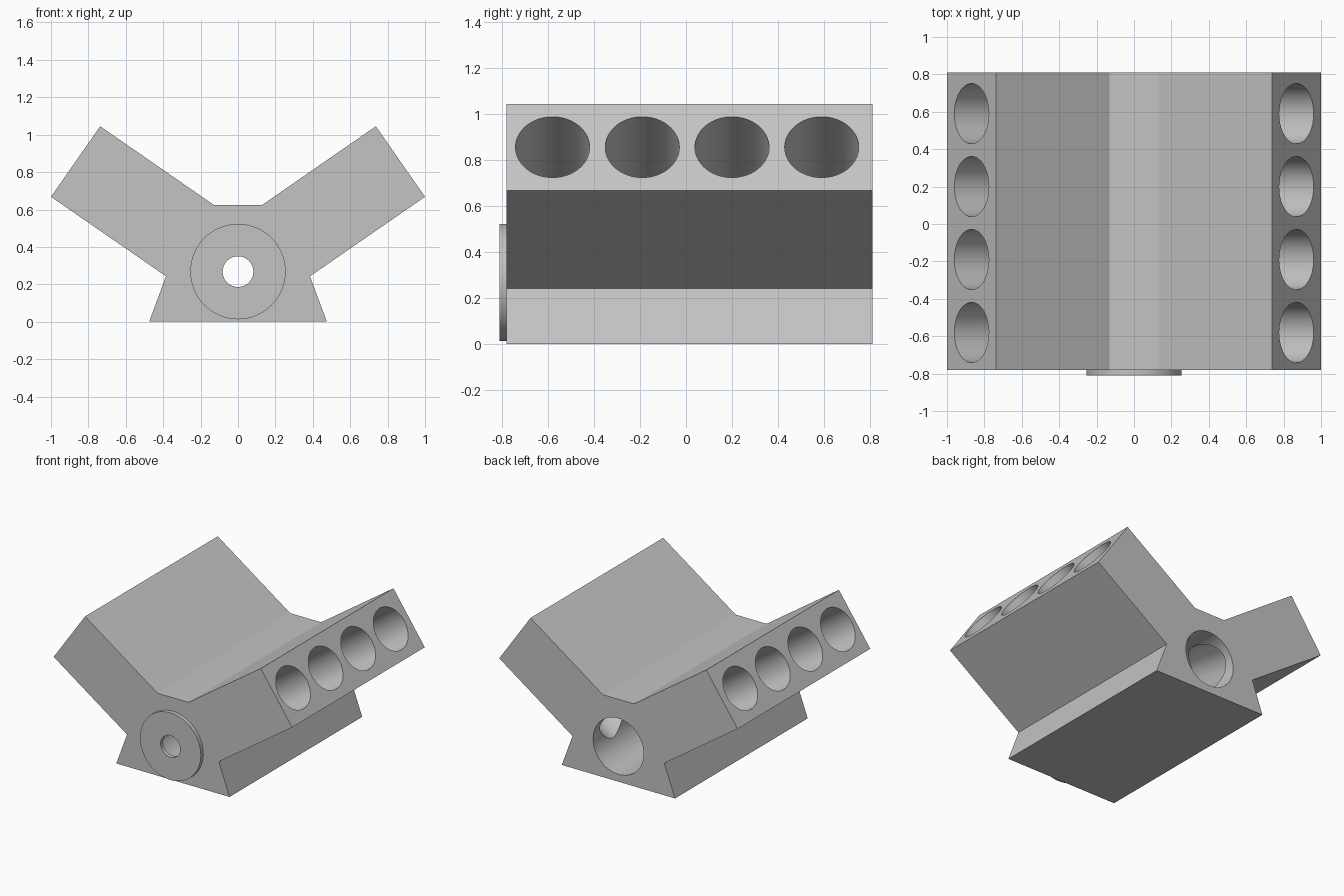
import bpy, bmesh, math
from mathutils import Matrix, Vector

if "Cube" in bpy.data.objects:
    bpy.data.objects.remove(bpy.data.objects["Cube"])

metal = bpy.data.materials.new("cast_grey")
metal.use_nodes = True
GREY = (0.55, 0.55, 0.55, 1)
metal.diffuse_color = GREY
metal.node_tree.nodes["Principled BSDF"].inputs["Base Color"].default_value = GREY

FRONT, BACK = -0.78, 0.81
CRANK = Vector((0, 0, 0.268))


def make_object(name, bm):
    bmesh.ops.recalc_face_normals(bm, faces=bm.faces)
    mesh = bpy.data.meshes.new(name)
    bm.to_mesh(mesh)
    bm.free()
    mesh.materials.append(metal)
    obj = bpy.data.objects.new(name, mesh)
    bpy.context.scene.collection.objects.link(obj)
    return obj


def cylinder(name, start, end, radius):
    axis = end - start
    turn = axis.to_track_quat('Z', 'Y').to_matrix().to_4x4()
    bm = bmesh.new()
    bmesh.ops.create_cone(bm, cap_ends=True, segments=64, radius1=radius, radius2=radius,
                          depth=axis.length,
                          matrix=Matrix.Translation((start + end) / 2) @ turn)
    return make_object(name, bm)


def cut(target, cutters):
    for cutter in cutters:
        mod = target.modifiers.new(cutter.name, 'BOOLEAN')
        mod.operation = 'DIFFERENCE'
        mod.solver = 'EXACT'
        mod.object = cutter
    # Bake the cuts, then drop the cutters
    graph = bpy.context.evaluated_depsgraph_get()
    baked = bpy.data.meshes.new_from_object(target.evaluated_get(graph))
    target.modifiers.clear()
    target.data = baked
    for cutter in cutters:
        bpy.data.objects.remove(cutter)
    baked.shade_smooth()
    baked.set_sharp_from_angle(angle=math.radians(20))


# V-shaped block: half profile mirrored, extruded front to back
half = [(0.475, 0), (0.385, 0.243), (1, 0.668), (0.737, 1.045), (0.13, 0.625)]
profile = half + [(-x, z) for x, z in reversed(half)]
bm = bmesh.new()
face = bm.faces.new([bm.verts.new((x, FRONT, z)) for x, z in profile])
extruded = bmesh.ops.extrude_face_region(bm, geom=[face])["geom"]
bmesh.ops.translate(bm, vec=(0, BACK - FRONT, 0),
                    verts=[v for v in extruded if isinstance(v, bmesh.types.BMVert)])
block = make_object("engine_block", bm)

# Crank bore, and four cylinder bores per bank running down into it
cutters = [cylinder("crank_bore", CRANK + Vector((0, -1, 0)), CRANK + Vector((0, 1, 0)), 0.212)]
for side in (-1, 1):
    deck = Vector((side * 0.8685, 0, 0.8565))
    along = Vector((side * 0.822, 0, 0.569))
    for i in range(4):
        shift = Vector((0, -0.58 + 0.39 * i, 0))
        cutters.append(cylinder("cylinder_bore", deck - along * 1.04 + shift,
                                deck + along * 0.1 + shift, 0.161))
cut(block, cutters)

# Front crank cover ring
cover = cylinder("front_cover", CRANK + Vector((0, -0.81, 0)), CRANK + Vector((0, FRONT, 0)), 0.255)
cut(cover, [cylinder("cover_hole", CRANK + Vector((0, -1, 0)), CRANK + Vector((0, -0.5, 0)), 0.082)])
